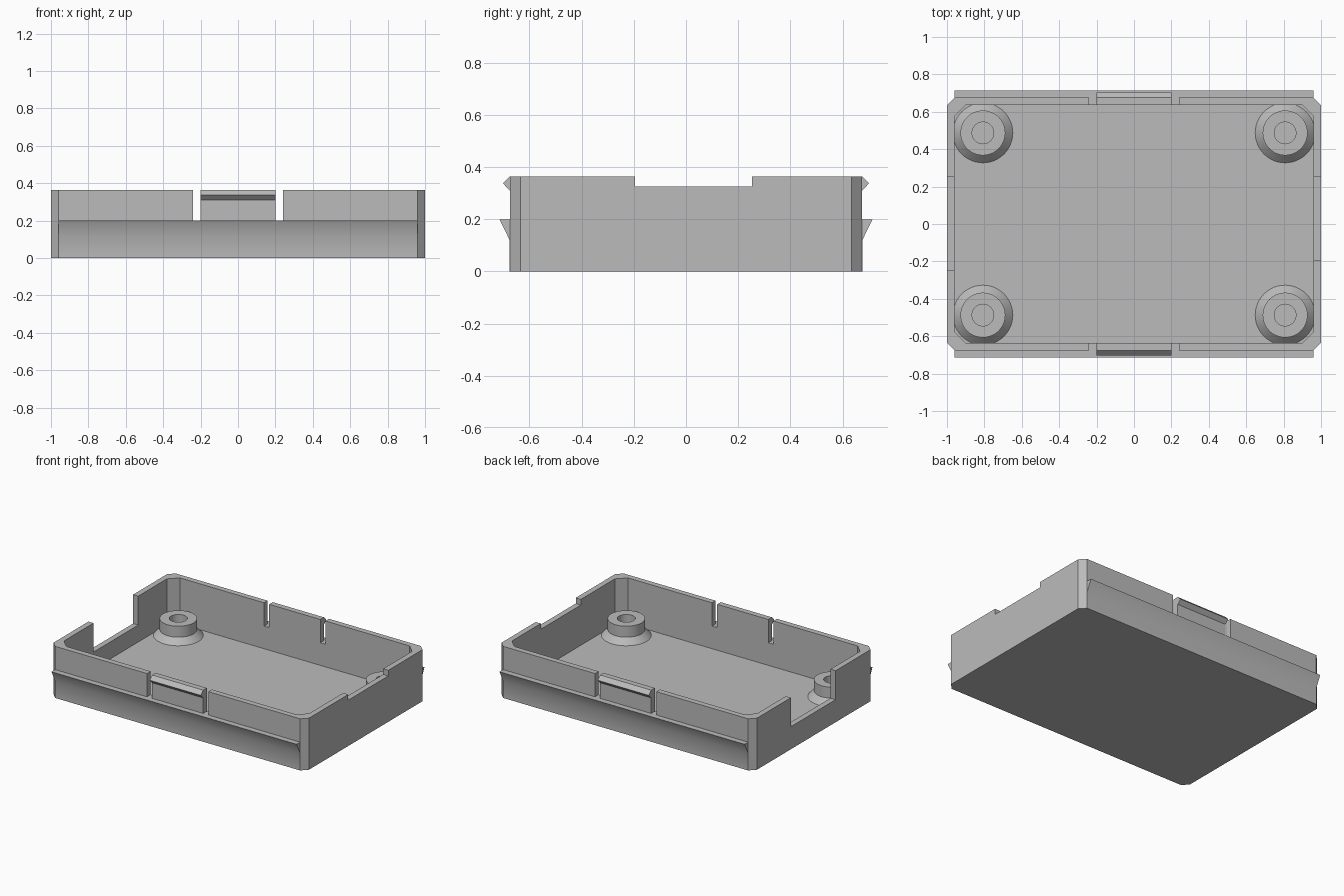
import bpy
import bmesh
import math
from mathutils import Vector, Matrix

old = bpy.data.objects.get("Cube")
if old:
    bpy.data.objects.remove(old, do_unlink=True)

grey = bpy.data.materials.new("plain grey plastic")
grey.use_nodes = True
GREY = (0.5, 0.5, 0.5, 1)
grey.diffuse_color = GREY
grey.node_tree.nodes["Principled BSDF"].inputs["Base Color"].default_value = GREY

HALF_X, HALF_Y, HEIGHT = 1.0, 0.675, 0.365
WALL = 0.04
INNER_X, INNER_Y = HALF_X - WALL, HALF_Y - WALL
LEDGE = 0.16      # boss tops and the deep end notch
SLOT_Z = 0.2      # slot bottoms and rail tops


def make_object(name, bm):
    bmesh.ops.recalc_face_normals(bm, faces=bm.faces)
    mesh = bpy.data.meshes.new(name)
    bm.to_mesh(mesh)
    bm.free()
    mesh.materials.append(grey)
    obj = bpy.data.objects.new(name, mesh)
    bpy.context.collection.objects.link(obj)
    return obj


def extrude(name, points, direction):
    """Solid made by sweeping a closed outline along a vector."""
    bm = bmesh.new()
    face = bm.faces.new([bm.verts.new(p) for p in points])
    new = bmesh.ops.extrude_face_region(bm, geom=[face])["geom"]
    verts = [v for v in new if isinstance(v, bmesh.types.BMVert)]
    bmesh.ops.translate(bm, verts=verts, vec=Vector(direction))
    return make_object(name, bm)


def chamfered_block(name, hx, hy, c, z0, z1):
    outline = [(hx, c - hy), (hx, hy - c), (hx - c, hy), (c - hx, hy),
               (-hx, hy - c), (-hx, c - hy), (c - hx, -hy), (hx - c, -hy)]
    return extrude(name, [(x, y, z0) for x, y in outline], (0, 0, z1 - z0))


def box(name, x0, x1, y0, y1, z0, z1):
    base = [(x0, y0, z0), (x1, y0, z0), (x1, y1, z0), (x0, y1, z0)]
    return extrude(name, base, (0, 0, z1 - z0))


def cut(target, cutter):
    mod = target.modifiers.new("cut", "BOOLEAN")
    mod.operation = "DIFFERENCE"
    mod.solver = "EXACT"
    mod.object = cutter
    bpy.context.view_layer.objects.active = target
    bpy.ops.object.modifier_apply(modifier=mod.name)
    bpy.data.objects.remove(cutter, do_unlink=True)


def smooth(obj):
    bpy.ops.object.select_all(action="DESELECT")
    obj.select_set(True)
    bpy.context.view_layer.objects.active = obj
    bpy.ops.object.shade_smooth_by_angle(angle=math.radians(30))


# Open tray with chamfered corners
tray = chamfered_block("tray", HALF_X, HALF_Y, 0.04, 0, HEIGHT)
cut(tray, chamfered_block("cavity", INNER_X, INNER_Y, 0.06, WALL, 0.5))

# Slots either side of the snap tabs, front and back
for x in (-0.24, 0.2):
    cut(tray, box("slot", x, x + 0.04, -0.8, 0.8, SLOT_Z, 0.5))

# Shallow notch in the left end, deep notch in the right end
cut(tray, box("shallow_notch", 0.9, 1.1, -0.195, 0.253, 0.325, 0.5))
cut(tray, box("deep_notch", -1.1, -0.9, -0.245, 0.255, LEDGE, 0.5))

# Side rails and snap ridges, mirrored front and back
for side, label in ((-1, "front"), (1, "back")):
    skin = HALF_Y + 0.001
    rail_profile = [(0.66, 0), (skin, 0), (skin, 0.12),
                    (0.715, SLOT_Z), (0.66, SLOT_Z)]
    rail = extrude(label + "_rail",
                   [(-0.96, side * y, z) for y, z in rail_profile], (1.92, 0, 0))
    smooth(rail)
    ridge_profile = [(0.66, 0.31), (HALF_Y, 0.31), (0.702, 0.338),
                     (HALF_Y, HEIGHT), (0.66, HEIGHT)]
    extrude(label + "_snap_ridge",
            [(-0.2, side * y, z) for y, z in ridge_profile], (0.4, 0, 0))


def boss(name, x, y):
    """Screw post with a flared foot and a blind hole."""
    profile = [(0.16, WALL), (0.12, 0.082), (0.12, LEDGE),
               (0.058, LEDGE), (0.058, WALL + 0.002), (0, WALL + 0.002)]
    bm = bmesh.new()
    verts = [bm.verts.new((r, 0, z)) for r, z in profile]
    edges = [bm.edges.new(pair) for pair in zip(verts, verts[1:])]
    bmesh.ops.spin(bm, geom=verts + edges, cent=(0, 0, 0), axis=(0, 0, 1),
                   angle=math.tau, steps=48)
    bmesh.ops.remove_doubles(bm, verts=bm.verts, dist=0.0005)
    bmesh.ops.holes_fill(bm, edges=[e for e in bm.edges if e.is_boundary])
    bmesh.ops.transform(bm, matrix=Matrix.Translation((x, y, 0)), verts=bm.verts)
    smooth(make_object(name, bm))


for sx, x_name in ((-1, "right"), (1, "left")):
    for sy, y_name in ((-1, "front"), (1, "back")):
        boss(f"{y_name}_{x_name}_boss", sx * 0.808, sy * 0.487)
